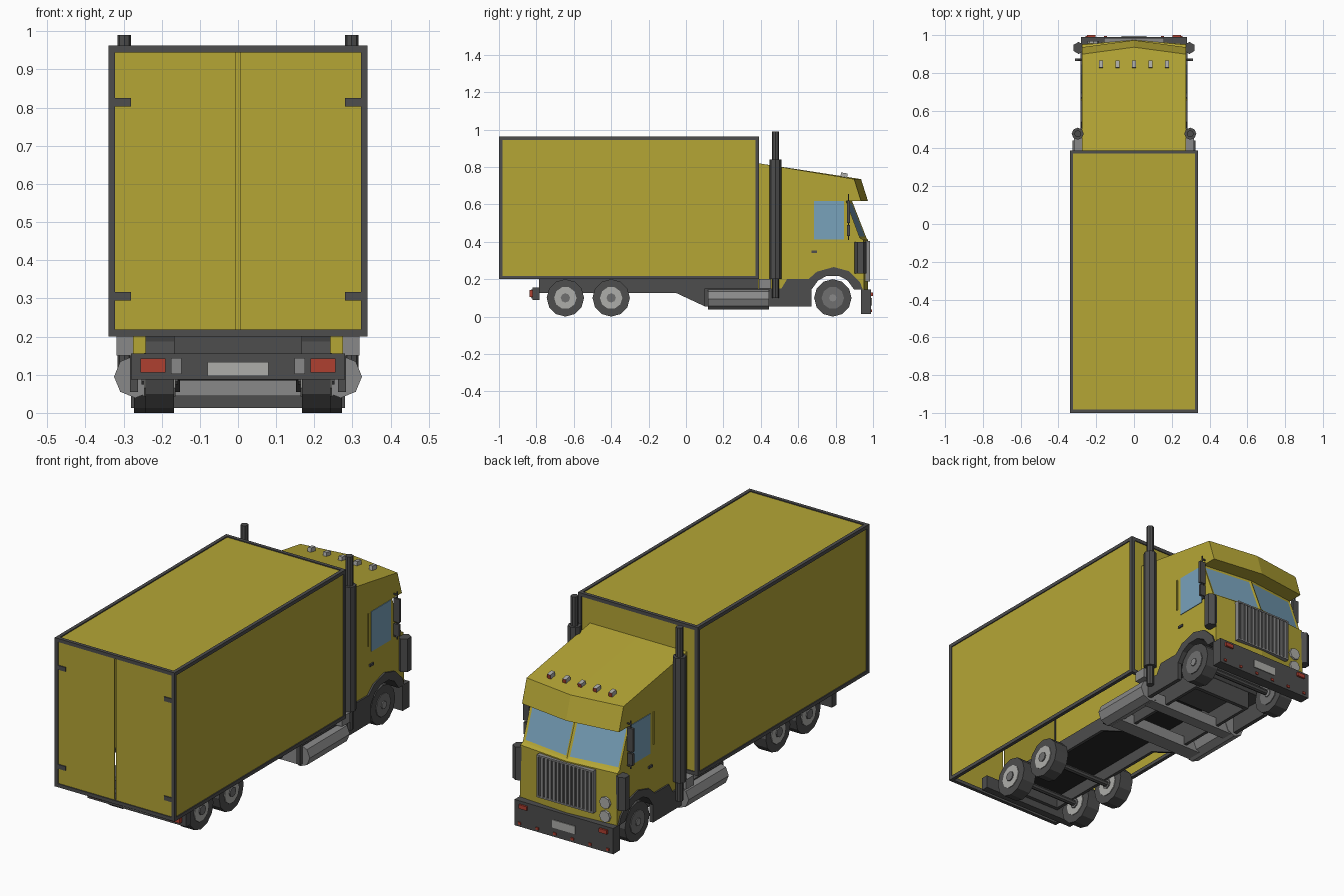
import bpy, bmesh, math
from mathutils import Matrix, Vector

if "Cube" in bpy.data.objects:
    bpy.data.objects.remove(bpy.data.objects["Cube"])


def material(name, *rgb):
    m = bpy.data.materials.new(name)
    m.diffuse_color = (*rgb, 1)
    m.use_nodes = True
    m.node_tree.nodes["Principled BSDF"].inputs["Base Color"].default_value = m.diffuse_color
    return m


YELLOW = material("yellow_paint", .46, .38, .036)
DARK = material("dark_grey", .075, .075, .075)
BLACK = material("underbody_black", .02, .02, .02)
GREY = material("mid_grey", .25, .25, .25)
LIGHT = material("light_grey", .42, .42, .40)
HUB = material("wheel_grey", .16, .16, .16)
GLASS = material("blue_glass", .19, .36, .50)
RED = material("red_lamp", .43, .05, .03)


def finish(name, bm, mats, mirror=False):
    bmesh.ops.recalc_face_normals(bm, faces=bm.faces)
    me = bpy.data.meshes.new(name)
    bm.to_mesh(me)
    bm.free()
    for m in mats:
        me.materials.append(m)
    ob = bpy.data.objects.new(name, me)
    bpy.context.collection.objects.link(ob)
    if mirror:
        ob.modifiers.new("mirror", 'MIRROR').use_mirror_merge = False
    return ob


def boxes(name, mat, items, mirror=False):
    """items: (x0, x1, y0, y1, z0, z1)"""
    bm = bmesh.new()
    for x0, x1, y0, y1, z0, z1 in items:
        mx = Matrix.Translation(((x0 + x1) / 2, (y0 + y1) / 2, (z0 + z1) / 2))
        bmesh.ops.create_cube(bm, size=1, matrix=mx @ Matrix.Diagonal((x1 - x0, y1 - y0, z1 - z0, 1)))
    return finish(name, bm, [mat], mirror)


def prism(name, mat, pts, x0, x1, mirror=False):
    """Side profile (y, z) extruded along x."""
    bm = bmesh.new()
    f = bm.faces.new([bm.verts.new((x0, y, z)) for y, z in pts])
    r = bmesh.ops.extrude_face_region(bm, geom=[f])
    bmesh.ops.translate(bm, vec=(x1 - x0, 0, 0), verts=[v for v in r['geom'] if isinstance(v, bmesh.types.BMVert)])
    return finish(name, bm, [mat], mirror)


ROT = {'X': Matrix.Rotation(math.pi / 2, 4, 'Y'), 'Y': Matrix.Rotation(math.pi / 2, 4, 'X'), 'Z': Matrix()}


def cylinders(name, mat, axis, sides, items, mirror=False):
    """items: (centre, radius, length)"""
    bm = bmesh.new()
    for c, r, length in items:
        bmesh.ops.create_cone(bm, cap_ends=True, segments=sides, radius1=r, radius2=r, depth=length,
                              matrix=Matrix.Translation(c) @ ROT[axis])
    return finish(name, bm, [mat], mirror)


# Cargo box: open-bottomed panels inside an edge frame
X, Y0, Y1, Z0, Z1, T = .34, -1, .39, .2, .963, .018
boxes("cargo_side_panel", YELLOW, [(.328, .335, Y0 + .01, Y1 - .01, Z0 + .01, Z1 - .01)], True)
boxes("cargo_roof_and_front_panel", YELLOW, [(-.33, .33, Y0 + .01, Y1 - .01, Z1 - .012, Z1 - .005),
                                             (-.33, .33, Y1 - .012, Y1 - .005, Z0 + .01, Z1 - .01)])
boxes("cargo_rear_door", YELLOW, [(.005, .33, Y0 + .005, Y0 + .012, Z0 + .01, Z1 - .01)], True)
frame = []
for z in (Z0, Z1 - T):
    frame.append((X - T, X, Y0, Y1, z, z + T))
    frame += [(0, X, y, y + T, z, z + T) for y in (Y0, Y1 - T)]
frame += [(X - T, X, y, y + T, Z0, Z1) for y in (Y0, Y1 - T)]
boxes("cargo_frame", DARK, frame, True)
boxes("door_hinge", DARK, [(.28, .338, Y0, Y0 + .008, z, z + .022) for z in (.295, .803)], True)

# Cab: side profile with a V-shaped front; rows are centre y, z, sweep-back at the sides
AX = .785
arch = [(AX + .122 * math.cos(math.radians(a)), .1 + .122 * math.sin(math.radians(a)), 0)
        for a in (22, 50, 75, 105, 130, 158)]
prof = [(.385, .15, 0), (.385, .82, 0), (.936, .735, .037), (.973, .617, .037), (.888, .617, .032),
        (.965, .42, .035), (.974, .41, .025), (.972, .145, .02)] + arch + [(.51, .15, 0)]
bm = bmesh.new()
cols = [[bm.verts.new((x, y - (s if x else 0), z)) for y, z, s in prof] for x in (-.275, 0, .275)]
panes = []
n = len(prof)
for a, b in zip(cols, cols[1:]):
    for i in range(n):
        j = (i + 1) % n
        f = bm.faces.new((a[i], a[j], b[j], b[i]))
        if i == 4:
            panes.append(f)
        if i >= 7:
            f.material_index = 1
bm.faces.new(cols[0])
bm.faces.new(cols[2])
bmesh.ops.recalc_face_normals(bm, faces=bm.faces)
bmesh.ops.inset_individual(bm, faces=panes, thickness=.016, depth=-.004)
for f in panes:
    f.material_index = 2
finish("cab", bm, [YELLOW, DARK, GLASS])
boxes("side_window", GLASS, [(.272, .278, .685, .845, .412, .617)], True)
boxes("door_trim", YELLOW, [(.272, .281, .655, .661, .45, .617)], True)
boxes("door_handle", DARK, [(.272, .282, .67, .70, .34, .352)], True)

# Skirt with wheel arch
skirt = [(.1, .055), (.672, .055)] + [(y, z) for y, z, _ in reversed(arch)]
skirt += [(.945, .145), (.93, .185), (.87, .243), (.79, .265), (.70, .24), (.655, .2), (.54, .2), (.51, .15), (.1, .15)]
prism("cab_skirt", DARK, skirt, .262, .283, True)

# Grille, headlights, front bumper
boxes("grille_back", DARK, [(-.155, .155, .95, .977, .19, .40)])
boxes("grille_bars", GREY, [(-.146 + i * .0225, -.133 + i * .0225, .96, .983, .195, .395) for i in range(13)])
boxes("grille_frame", GREY, [(-.16, .16, .95, .984, z, z + .008) for z in (.187, .396)]
      + [(x, x + .008, .95, .984, .187, .404) for x in (-.16, .152)])
cylinders("headlight", LIGHT, 'Y', 8, [((-.215, .962, z), .03, .012) for z in (.18, .25)])
boxes("front_bumper", DARK, [(-.28, .28, .935, .99, .013, .145)])
boxes("front_number_plate", LIGHT, [(-.065, .065, .985, .994, .06, .10)])
boxes("bumper_marker", RED, [(.205, .25, .985, 1, .11, .13)]
      + [(x - .008, x + .008, .985, .995, .025, .037) for x in (.05, .15, .25)], True)

# Roof marker lamps: grey bodies with red fronts
bm = bmesh.new()
for i in range(5):
    mx = Matrix.Translation((-.174 + i * .087, .845, .757)) @ Matrix.Rotation(-.155, 4, 'X')
    bmesh.ops.create_cube(bm, size=1, matrix=mx @ Matrix.Diagonal((.02, .036, .022, 1)))
bm.normal_update()
for f in bm.faces:
    f.material_index = int(f.normal.y > .9)
finish("roof_lamp", bm, [LIGHT, RED])

# Mirrors, air intakes, exhaust stacks
boxes("mirror", DARK, [(.278, .312, .862, .876, .50, .62), (.28, .31, .862, .876, .43, .49),
                       (.292, .298, .866, .872, .41, .655), (.27, .295, .866, .872, .42, .426),
                       (.27, .295, .866, .872, .635, .641)], True)
cylinders("air_intake", DARK, 'Z', 6, [((.293, .932, .315), .032, .17)], True)
cylinders("exhaust_stack", DARK, 'Z', 8, [((.298, .478, .52), .032, .64), ((.298, .478, .545), .018, .89)], True)
boxes("exhaust_bracket", GREY, [(.27, .318, .39, .455, .15, .20)], True)

# Chassis
prism("chassis_rail", DARK, [(-.785, .2), (-.785, .125), (-.05, .125), (.1, .055), (.67, .055), (.67, .2)],
      .152, .168, True)
boxes("chassis_floor", BLACK, [(-.155, .155, -.78, .67, .185, .199)])
boxes("chassis_cross_member", DARK, [(-.155, .155, -.785, -.765, .125, .2), (-.155, .155, .65, .67, .055, .2)])
cylinders("fuel_tank", GREY, 'Y', 8, [((.269, .28, .095), .056, .325)], True)
boxes("tank_cross_plate", GREY, [(-.25, .25, .12, .2, .044, .10), (-.25, .25, .38, .44, .044, .10)])

# Wheels
REAR = (-.645, -.40)
cylinders("rear_tyre", DARK, 'X', 12, [((.205, y, .1), .1, .075) for y in REAR], True)
cylinders("rear_rim", LIGHT, 'X', 10, [((.205, y, .1), .06, .083) for y in REAR], True)
cylinders("rear_hub", HUB, 'X', 8, [((.205, y, .1), .025, .095) for y in REAR], True)
cylinders("front_tyre", DARK, 'X', 12, [((.235, AX, .1), .1, .075)], True)
cylinders("front_rim", HUB, 'X', 10, [((.235, AX, .1), .06, .083)], True)
cylinders("front_hub", GREY, 'X', 8, [((.235, AX, .1), .02, .093)], True)
cylinders("axle", DARK, 'X', 8, [((0, y, .1), .015, .36) for y in (*REAR, AX)])

# Rear bumper and lamps
boxes("rear_bumper", DARK, [(-.28, .28, -.82, -.783, .088, .155)])
boxes("tail_lamp", RED, [(.19, .256, -.838, -.815, .106, .142)], True)
boxes("reversing_lamp", GREY, [(.148, .176, -.828, -.815, .102, .144)], True)
boxes("rear_number_plate", LIGHT, [(-.08, .08, -.826, -.817, .097, .134)])
